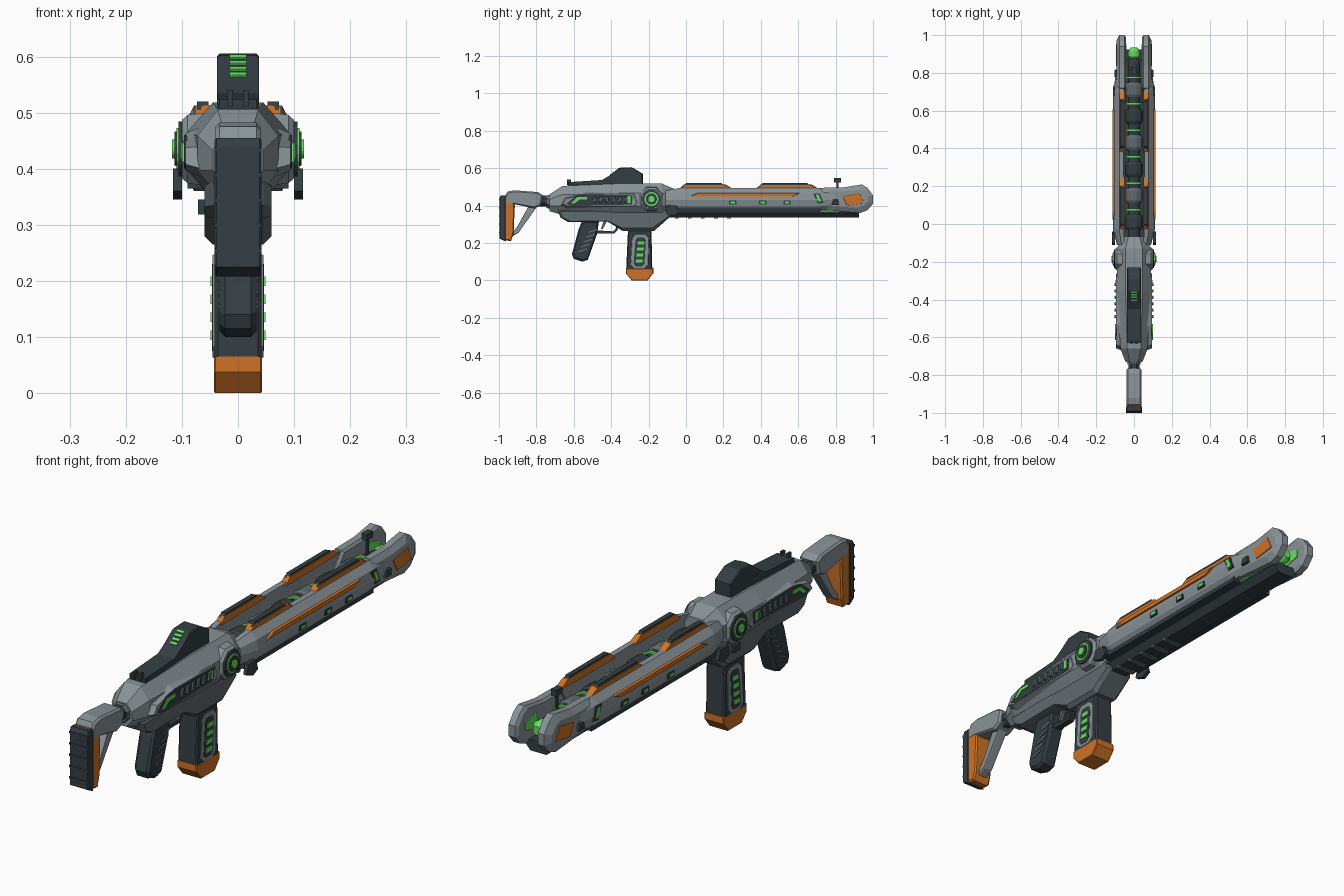
import bpy, bmesh
from math import cos, sin, pi
from mathutils import Vector


def material(name, rgb):
    m = bpy.data.materials.new(name)
    m.diffuse_color = (*rgb, 1)
    return m


GREY = material("grey", (0.25, 0.29, 0.31))
STEEL = material("steel", (0.12, 0.145, 0.16))
DARK = material("dark", (0.035, 0.048, 0.056))
ORANGE = material("orange", (0.62, 0.17, 0.02))
GREEN = material("green", (0.14, 0.75, 0.12))


def loft(name, sections, mat, mirror=False):
    """Skin equal-length point rings and cap the ends."""
    bm = bmesh.new()
    rings = [[bm.verts.new(p) for p in s] for s in sections]
    n = len(rings[0])
    for a, b in zip(rings, rings[1:]):
        for i in range(n):
            bm.faces.new((a[i], a[(i + 1) % n], b[(i + 1) % n], b[i]))
    bm.faces.new(rings[0])
    bm.faces.new(rings[-1])
    bmesh.ops.recalc_face_normals(bm, faces=bm.faces)
    me = bpy.data.meshes.new(name)
    bm.to_mesh(me)
    bm.free()
    me.materials.append(mat)
    ob = bpy.data.objects.new(name, me)
    bpy.context.collection.objects.link(ob)
    if mirror:
        ob.modifiers.new("mirror", 'MIRROR')
    return ob


def layers(name, pts, xs, mat, mirror=False):
    """Side profile (y, z) repeated at each (x, inset)."""
    ys, zs = [p[0] for p in pts], [p[1] for p in pts]
    cy, cz = (min(ys) + max(ys)) / 2, (min(zs) + max(zs)) / 2
    hy, hz = max(ys) - cy, max(zs) - cz
    secs = [[Vector((x, cy + (y - cy) * (1 - d / hy), cz + (z - cz) * (1 - d / hz)))
             for y, z in pts] for x, d in xs]
    return loft(name, secs, mat, mirror)


def block(name, pts, hw, mat, ch=0.01):
    """Centred profile with chamfered sides."""
    return layers(name, pts, [(-hw, ch), (ch - hw, 0), (hw - ch, 0), (hw, ch)], mat)


def plate(name, pts, x0, x1, mat, inset=0.0):
    return layers(name, pts, [(x0, 0), (x1, inset)], mat, True)


def box(name, x0, x1, y0, y1, z0, z1, mat, mirror=False):
    return layers(name, [(y0, z0), (y1, z0), (y1, z1), (y0, z1)], [(x0, 0), (x1, 0)], mat, mirror)


def turned(name, axis, c, steps, mat, n=12, mirror=False):
    """Turned part along x or y; steps are (position, radius)."""
    secs = []
    for p, r in steps:
        uv = [(r * cos(2 * pi * (i + .5) / n), r * sin(2 * pi * (i + .5) / n)) for i in range(n)]
        secs.append([Vector((p, c[0] + u, c[1] + v)) if axis == 'x' else
                     Vector((c[0] + u, p, c[1] + v)) for u, v in uv])
    return loft(name, secs, mat, mirror)


# Receiver: octagonal loft along y
secs = []
for y, w, lo, hi in [(-.73, .045, .37, .46), (-.66, .072, .35, .505), (-.35, .09, .345, .518),
                     (-.13, .09, .345, .518), (-.065, .06, .37, .49)]:
    a, b = w * .5, (hi - lo) * .3
    secs.append([Vector((x, y, z)) for x, z in [(a, lo), (w, lo + b), (w, hi - b), (a, hi),
                 (-a, hi), (-w, hi - b), (-w, lo + b), (-a, lo)]])
loft("receiver", secs, GREY)
block("lower_receiver", [(-.69, .38), (-.67, .335), (-.63, .312), (-.42, .315), (-.34, .265),
      (-.17, .265), (-.13, .30), (-.08, .345), (-.09, .39)], .06, STEEL, .015)
box("release_button", -.071, -.055, -.24, -.2, .318, .345, DARK)

# Receiver side panels with vents and green marks
plate("side_panel", [(-.67, .40), (-.64, .385), (-.27, .385), (-.25, .41), (-.27, .475),
      (-.54, .475), (-.58, .46), (-.65, .44)], .065, .094, GREY, .012)
plate("side_recess", [(-.64, .41), (-.62, .40), (-.29, .405), (-.285, .455), (-.55, .46),
      (-.59, .45)], .09, .096, DARK)
plate("side_glow", [(-.615, .412), (-.595, .412), (-.57, .432), (-.53, .432), (-.53, .446),
      (-.58, .446)], .094, .1, GREEN)
for i in range(6):
    y = -.50 + i * .034
    plate(f"vent_fin_{i}", [(y, .415), (y + .016, .415), (y + .02, .45), (y + .004, .45)],
          .09, .103, STEEL, .003)
box("vent_glow", .09, .099, -.312, -.296, .415, .45, GREEN, True)

# Pivot discs
pc = (-.185, .435)
turned("pivot_housing", 'x', pc, [(.06, .07), (.09, .066), (.1, .056)], GREY, 8, True)
for nm, r, x, m in [("rim", .05, .106, DARK), ("glow_ring", .038, .11, GREEN),
                    ("hub", .03, .113, DARK), ("core", .017, .118, GREEN)]:
    turned("pivot_" + nm, 'x', pc, [(.08, r), (x, r)], m, 16, True)

# Scope
block("scope", [(-.63, .505), (-.63, .523), (-.45, .535), (-.41, .56), (-.355, .602), (-.29, .605),
      (-.23, .57), (-.23, .505)], .037, DARK, .004)
for i in range(4):
    y, z = -.405 + i * .014, .566 + i * .0105
    layers(f"scope_light_{i}", [(y, z - .003), (y + .008, z - .003), (y + .006, z + .006),
           (y - .002, z + .001)], [(-.015, 0), (.015, 0)], GREEN)
box("rear_sight_post", .009, .019, -.635, -.615, .51, .54, DARK, True)
box("front_sight", -.012, .012, .79, .83, .523, .547, DARK)
box("front_sight_stem", -.004, .004, .805, .815, .46, .525, DARK)

# Stock
turned("stock_tube", 'y', (0, .425), [(-.82, .032), (-.72, .032)], DARK, 8)
turned("stock_collar", 'y', (0, .42), [(-.745, .036), (-.72, .042)], STEEL, 8)
block("stock_top", [(-.968, .45), (-.955, .475), (-.92, .482), (-.79, .472), (-.765, .455),
      (-.775, .40), (-.81, .385), (-.93, .41), (-.968, .41)], .041, GREY, .008)
block("stock_frame", [(-.97, .455), (-.932, .455), (-.915, .40), (-.922, .25), (-.935, .21),
      (-.97, .215)], .04, ORANGE, .006)
block("stock_strut", [(-.935, .25), (-.93, .235), (-.895, .255), (-.80, .39), (-.84, .40),
      (-.90, .29)], .02, GREY, .005)
block("butt_pad", [(-.998, .225), (-.965, .208), (-.965, .455), (-.99, .455), (-.998, .44)],
      .042, DARK, .004)
for i in range(5):
    z = .25 + i * .045
    box(f"pad_rib_{i}", -.042, .042, -1, -.97, z, z + .008, DARK)

# Grip, trigger and guard
block("grip", [(-.555, .32), (-.575, .27), (-.61, .14), (-.60, .115), (-.555, .10), (-.525, .11),
      (-.475, .25), (-.465, .32)], .033, DARK, .01)
for i in range(5):
    y, z = -.575 + i * .014, .15 + i * .026
    plate(f"grip_rib_{i}", [(y, z), (y + .045, z + .014), (y + .045, z + .022), (y, z + .008)],
          .03, .036, STEEL)
layers("trigger_guard", [(-.48, .26), (-.47, .25), (-.385, .25), (-.365, .27), (-.36, .32),
       (-.372, .32), (-.376, .275), (-.39, .262), (-.48, .268)], [(-.013, 0), (.013, 0)], DARK)
layers("trigger", [(-.44, .32), (-.455, .275), (-.445, .275), (-.42, .32)],
       [(-.007, 0), (.007, 0)], STEEL)

# Magazine
block("magazine", [(-.32, .055), (-.18, .055), (-.185, .275), (-.31, .275)], .042, DARK, .006)
block("magazine_foot", [(-.322, .065), (-.322, .038), (-.29, 0), (-.205, 0), (-.175, .038),
      (-.175, .065)], .043, ORANGE, .003)
plate("magazine_panel", [(-.30, .08), (-.28, .06), (-.22, .06), (-.20, .08), (-.195, .23),
      (-.215, .25), (-.27, .25), (-.29, .23)], .038, .045, GREY, .004)
plate("magazine_window", [(-.28, .09), (-.27, .075), (-.235, .075), (-.222, .09), (-.215, .215),
      (-.225, .23), (-.26, .23), (-.27, .215)], .04, .0462, DARK)
for i in range(4):
    y, z = -.27 + i * .003, .095 + i * .032
    plate(f"magazine_light_{i}", [(y, z), (y + .036, z), (y + .04, z + .017), (y + .004, z + .017)],
          .04, .049, GREEN)

# Side rails: cross-section lofted along y
rail = [(.055, .385), (.085, .375), (.103, .395), (.11, .43), (.103, .468), (.078, .495), (.055, .495)]
loft("side_rail", [[Vector((.03 + (x - .03) * s, y, .435 + (z - .435) * s)) for x, z in rail]
     for y, s in [(-.11, .75), (-.03, 1), (.70, 1), (.80, .82)]], GREY, True)
box("rail_skirt", .055, .09, -.08, .72, .365, .388, DARK, True)
plate("hanging_clip", [(-.11, .36), (-.07, .345), (-.04, .36), (-.05, .40), (-.10, .40)],
      .10, .116, DARK)
plate("rail_stripe", [(.02, .445), (.57, .445), (.61, .47), (.06, .47)], .09, .113, ORANGE, .004)
for i, y in enumerate([.23, .39, .52]):
    box(f"rail_port_{i}", .09, .111, y, y + .04, .405, .427, DARK, True)
    box(f"rail_port_glow_{i}", .09, .113, y + .008, y + .032, .41, .421, GREEN, True)
for i, (a, b) in enumerate([(-.04, .25), (.37, .71)]):
    plate(f"top_guard_{i}", [(a, .485), (a + .03, .514), (b - .04, .514), (b, .488)],
          .05, .077, ORANGE, .004)
    plate(f"top_guard_cap_{i}", [(a + .025, .505), (a + .04, .52), (b - .06, .52), (b - .045, .505)],
          .053, .073, DARK)
plate("rail_slot", [(.68, .465), (.715, .465), (.735, .415), (.705, .41)], .08, .109, DARK)
plate("rail_slot_glow", [(.692, .46), (.708, .46), (.724, .425), (.71, .42)], .08, .111, GREEN)
plate("rail_latch", [(.775, .40), (.82, .40), (.815, .435), (.785, .435)], .07, .104, DARK, .004)

# Muzzle plates
layers("muzzle_plate", [(.64, .385), (.93, .36), (.97, .375), (1, .41), (1, .455), (.97, .495),
       (.94, .513), (.84, .497), (.72, .495)], [(.042, .012), (.05, 0), (.078, 0), (.093, .028)],
       GREY, True)
plate("muzzle_patch", [(.835, .45), (.93, .468), (.955, .41), (.86, .398)], .08, .096, ORANGE, .003)
plate("muzzle_inner_glow", [(.86, .40), (.95, .42), (.95, .45), (.88, .47)], .039, .045, GREEN)

# Core barrel between the rails
turned("core_barrel", 'y', (0, .425), [(-.1, .034), (.84, .034), (.88, .026)], DARK, 12)
for i in range(6):
    y = -.03 + i * .14
    turned(f"coil_{i}", 'y', (0, .425), [(y, .04), (y + .015, .048), (y + .065, .048), (y + .08, .04)],
           STEEL if i % 2 else DARK)
    turned(f"coil_glow_{i}", 'y', (0, .425), [(y + .1, .043), (y + .112, .043)], GREEN)
turned("muzzle_glow", 'y', (0, .425), [(.87, .02), (.89, .032), (.915, .032), (.935, .018)], GREEN)

# Lower barrel shroud with ribs and light strips
loft("lower_shroud", [[Vector((x, y, z)) for x, z in [(.055, .378), (.058, .36), (.035, .335),
     (-.035, .335), (-.058, .36), (-.055, .378)]] for y in (-.12, .925)], DARK)
box("shroud_glow", .05, .06, 0, .88, .369, .375, GREEN, True)
for i in range(5):
    y = -.06 + i * .07
    box(f"shroud_rib_{i}", -.04, .04, y, y + .02, .33, .34, STEEL)
